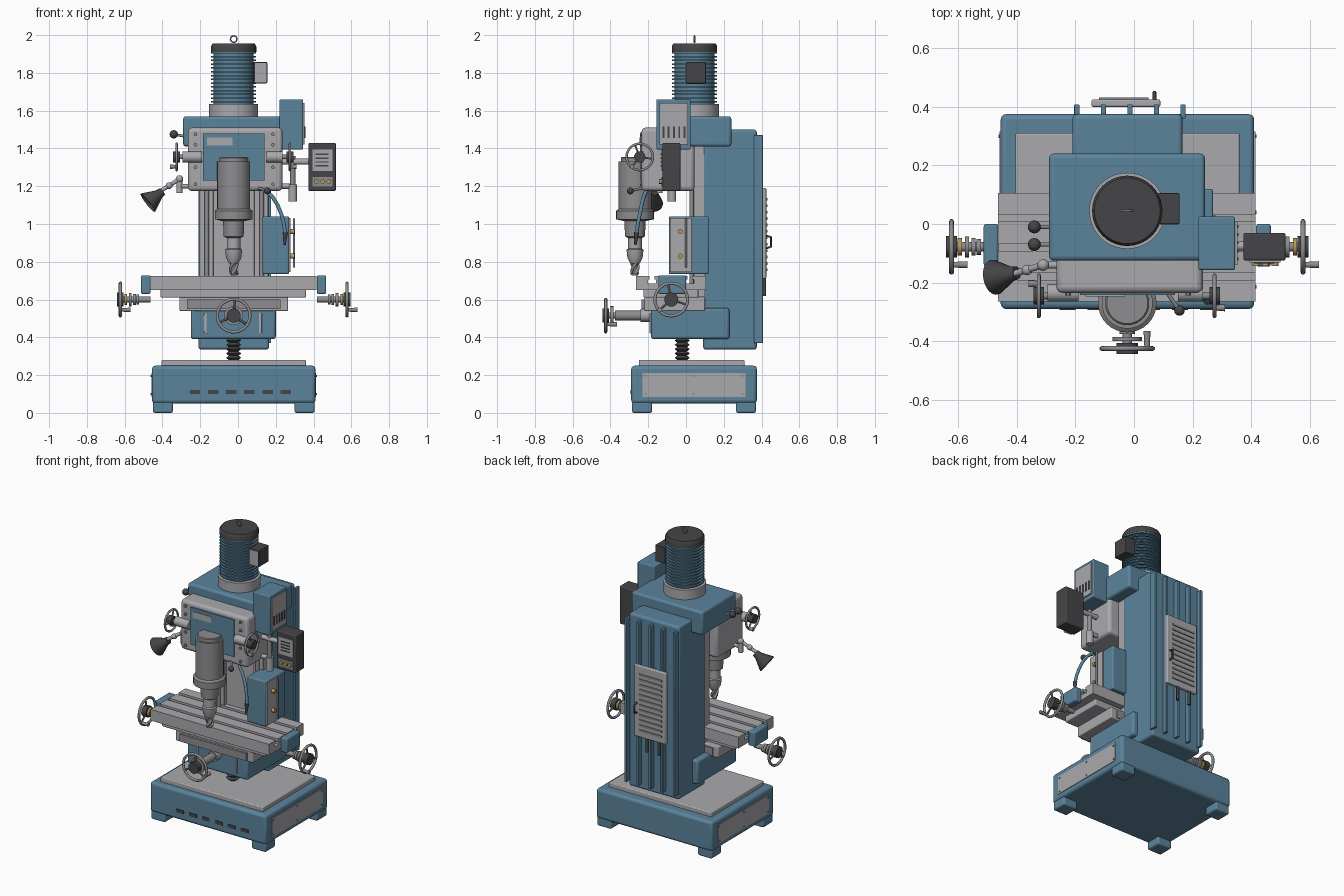
import bpy, bmesh, math
from mathutils import Vector

if "Cube" in bpy.data.objects:
    bpy.data.objects.remove(bpy.data.objects["Cube"], do_unlink=True)


def material(name, r, g, b):
    m = bpy.data.materials.new(name)
    m.use_nodes = True
    m.diffuse_color = (r, g, b, 1)
    m.node_tree.nodes["Principled BSDF"].inputs["Base Color"].default_value = (r, g, b, 1)
    return m


BLUE = material("machine blue", .105, .23, .33)
GREY = material("light grey", .40, .40, .42)
STEEL = material("steel grey", .27, .27, .28)
DARK = material("dark grey", .06, .06, .065)
GOLD = material("brass", .50, .32, .10)
CX = -.023  # machine centre line


def finish(name, bm, mat, bevel=0, smooth=True):
    bmesh.ops.recalc_face_normals(bm, faces=bm.faces)
    me = bpy.data.meshes.new(name)
    bm.to_mesh(me)
    bm.free()
    ob = bpy.data.objects.new(name, me)
    bpy.context.collection.objects.link(ob)
    me.materials.append(mat)
    if bevel:
        mod = ob.modifiers.new("rounded edges", "BEVEL")
        mod.width, mod.segments = bevel, 3
    if smooth:
        bpy.ops.object.select_all(action="DESELECT")
        ob.select_set(True)
        bpy.context.view_layer.objects.active = ob
        bpy.ops.object.shade_smooth_by_angle(angle=math.radians(35))
    return ob


def box(name, x, y, z, mat, bevel=0):
    bm = bmesh.new()
    bmesh.ops.create_cube(bm, size=1)
    for v in bm.verts:
        v.co = [a + (b - a) * (c + .5) for (a, b), c in zip((x, y, z), v.co)]
    return finish(name, bm, mat, bevel, bevel > 0)


def lathe(name, profile, start, axis, mat, sides=32):
    """Spin (radius, distance) pairs about an axis."""
    bm = bmesh.new()
    rings = [[bm.verts.new((r * math.cos(t), r * math.sin(t), h))
              for t in (math.tau * i / sides for i in range(sides))] for r, h in profile]
    for a, b in zip(rings, rings[1:]):
        for i in range(sides):
            j = (i + 1) % sides
            bm.faces.new((a[i], a[j], b[j], b[i]))
    bm.faces.new(rings[0])
    bm.faces.new(rings[-1])
    turn = Vector((0, 0, 1)).rotation_difference(Vector(axis))
    for v in bm.verts:
        v.co = turn @ v.co + Vector(start)
    return finish(name, bm, mat)


def rod(name, a, b, r, mat, r2=None, sides=20):
    d = Vector(b) - Vector(a)
    return lathe(name, [(r, 0), (r if r2 is None else r2, d.length)], a, d.normalized(), mat, sides)


def ball(name, c, r, mat):
    bm = bmesh.new()
    bmesh.ops.create_uvsphere(bm, u_segments=20, v_segments=12, radius=r)
    bmesh.ops.translate(bm, verts=bm.verts, vec=c)
    return finish(name, bm, mat)


def tube(name, pts, r, mat, closed=False):
    cu = bpy.data.curves.new(name, "CURVE")
    cu.dimensions = "3D"
    cu.bevel_depth, cu.bevel_resolution, cu.use_fill_caps = r, 3, True
    s = cu.splines.new("POLY")
    s.points.add(len(pts) - 1)
    for p, q in zip(s.points, pts):
        p.co = (*q, 1)
    s.use_cyclic_u, s.use_smooth = closed, True
    cu.materials.append(mat)
    ob = bpy.data.objects.new(name, cu)
    bpy.context.collection.objects.link(ob)


def handwheel(name, c, axis, r, handle, angle):
    """Rim, spokes, hub and a crank handle reaching along the axis."""
    c, n = Vector(c), Vector(axis)
    u = n.cross(Vector((0, 0, 1)))
    at = lambda t, k=1: c + (u * math.cos(t) + Vector((0, 0, 1)) * math.sin(t)) * r * k
    tube(name + "_rim", [at(math.tau * i / 40, .93) for i in range(40)], r * .09, STEEL, True)
    for i in range(3):
        rod(name + "_spoke", c, at(angle + math.tau * i / 3, .93), r * .07, STEEL, sides=10)
    rod(name + "_hub", c - n * .018, c + n * .018, r * .4, DARK)
    p = at(angle, .88)
    rod(name + "_handle", p, p + n * handle, .009, STEEL, .012)


# Base with feet, side covers and front slots
for x in (-.45, .30):
    for y in (-.285, .265):
        box("foot", (x, x + .105), (y, y + .105), (0, .06), BLUE, .01)
box("base", (-.455, .41), (-.29, .375), (.05, .25), BLUE, .018)
box("base_top", (-.405, .36), (-.25, .31), (.24, .28), GREY, .006)
for x in (-.459, .408):
    box("base_cover", (x, x + .006), (-.23, .315), (.085, .21), GREY)
    for y in (-.215, .04, .3):
        for z in (.1, .195):
            rod("cover_screw", (x - .004, y, z), (x + .01, y, z), .006, STEEL, sides=8)
for i in range(6):
    x = -.255 + i * .096
    box("base_slot", (x, x + .055), (-.294, -.28), (.1, .122), DARK)

# Column with slide ways and rear ribs
box("column", (-.21, .165), (.09, .375), (.335, 1.5), BLUE, .015)
for i in range(5):
    x = -.204 + i * .0905
    box("column_rib", (x, x + .018), (.36, .408), (.37, 1.47), BLUE, .004)
box("way_plate", (-.16, .11), (.065, .1), (.5, 1.42), GREY)
for x in (-.205, .085):
    box("slide_way", (x, x + .075), (.04, .1), (.5, 1.42), GREY, .004)
    rod("way_rod", (x + .04, .03, .6), (x + .04, .03, 1.2), .012, STEEL)

# Rear cabinet
box("rear_cabinet", (-.145, .09), (.40, .425), (.71, 1.19), GREY, .006)
for i in range(12):
    z = .75 + i * .034
    box("cabinet_louvre", (-.12, .05), (.42, .431), (z, z + .014), STEEL)
tube("cabinet_handle", [(.07, .42, .87), (.07, .45, .88), (.07, .45, .93), (.07, .42, .94)], .006, DARK)
for x in (-.09, .0):
    rod("rear_cable", (x, .415, .62), (x, .415, .72), .009, DARK)

# Knee, lifting screw and saddle
box("knee", (-.25, .2), (-.185, .23), (.39, .555), BLUE, .015)
for x in (-.18, .11):
    box("knee_strip", (x, x + .016), (-.192, -.18), (.42, .53), GREY, .003)
thread = [(.04 if k % 2 else .026, .28 + k * .0115) for k in range(11)]
lathe("lifting_screw", thread, (CX, -.02, 0), (0, 0, 1), DARK)
box("saddle", (-.31, .265), (-.22, .1), (.54, .615), GREY, .006)
box("saddle_way", (-.27, .225), (-.235, .105), (.55, .6), STEEL)
box("table_under", (-.41, .36), (-.225, .065), (.61, .655), GREY, .006)

# Table with T-slots
prof = [(-.265, .65), (-.265, .725)]
for y in (-.18, -.08, .02):
    prof += [(y - .012, .725), (y - .012, .705), (y - .022, .705), (y - .022, .685),
             (y + .022, .685), (y + .022, .705), (y + .012, .705), (y + .012, .725)]
prof += [(.105, .725), (.105, .65)]
bm = bmesh.new()
end = bm.faces.new([bm.verts.new((-.465, y, z)) for y, z in prof])
new = bmesh.ops.extrude_face_region(bm, geom=[end])["geom"]
bmesh.ops.translate(bm, verts=[v for v in new if isinstance(v, bmesh.types.BMVert)], vec=(.88, 0, 0))
finish("table", bm, GREY, smooth=False)

# Table end brackets and feed wheels
for s in (-1, 1):
    e = CX + s * .44
    box("table_bracket", sorted((e, e + s * .05)), (-.145, 0), (.63, .728), BLUE, .008)
    rod("feed_shaft", (e, -.078, .6), (e + s * .16, -.078, .6), .016, STEEL)
    for d, r, m in ((.06, .027, STEEL), (.078, .03, STEEL), (.1, .036, STEEL), (.125, .03, GOLD)):
        rod("feed_collar", (e + s * d, -.078, .6), (e + s * (d + .014), -.078, .6), r, m)
    handwheel("feed_wheel", (e + s * .16, -.078, .6), (1, 0, 0), .093, .055, -2.3 + math.pi / 2)
rod("cross_shaft", (CX, -.17, .515), (CX, -.42, .515), .016, STEEL)
rod("cross_sleeve", (CX, -.24, .515), (CX, -.375, .515), .026, STEEL)
rod("cross_flange", (CX, -.18, .515), (CX, -.24, .515), .034, GREY)
rod("cross_dial", (CX, -.385, .515), (CX, -.4, .515), .05, STEEL)
handwheel("cross_wheel", (CX, -.425, .515), (0, 1, 0), .093, .06, -.6)

# Coolant cabinet beside the column
box("coolant_cabinet", (.13, .27), (-.09, .12), (.735, 1.04), BLUE, .008)
box("coolant_panel", (.268, .278), (-.085, .03), (.745, 1.033), GREY)
rod("panel_hinge", (.297, .0, .77), (.297, .0, 1.03), .006, STEEL)
for z in (.83, .96):
    rod("panel_knob", (.275, -.03, z), (.3, -.03, z), .013, GOLD)

# Head, upper housing and front plate
box("upper_housing", (-.29, .242), (-.125, .24), (1.41, 1.57), BLUE, .015)
box("head", (-.265, .235), (-.235, .045), (1.175, 1.51), GREY, .02)
box("head_front_plate", (-.185, .14), (-.243, -.23), (1.23, 1.48), BLUE)
box("label_plate", (-.165, -.03), (-.247, -.24), (1.415, 1.458), GREY)
for x in (-.225, .185):
    for z in (1.21, 1.3, 1.42, 1.475):
        rod("head_bolt", (x, -.23, z), (x, -.244, z), .01, STEEL, sides=6)
for a, b, w, d in ((-.295, -.19, -.325, -1), (.15, .235, .275, 1)):
    rod("wheel_boss", (a, -.235, 1.355), (b, -.235, 1.355), .03, GREY)
    rod("wheel_shaft", (a, -.245, 1.355), (w, -.245, 1.355), .012, STEEL)
    handwheel("head_wheel", (w, -.245, 1.355), (d, 0, 0), .075, .035, -.9)
for y in (-.01, -.07):
    rod("lever", (-.26, y, 1.46), (-.34, y, 1.475), .007, STEEL)
    ball("lever_knob", (-.34, y, 1.475), .022, DARK)
rod("quill_lever", (.11, -.23, 1.19), (.155, -.295, 1.175), .007, STEEL)
ball("quill_knob", (.155, -.295, 1.175), .018, DARK)

# Belt guard with vents
box("belt_guard", (.22, .345), (-.157, .025), (1.395, 1.66), BLUE, .006)
box("guard_plate", (.343, .353), (-.14, .01), (1.42, 1.64), GREY)
for i in range(5):
    y = -.125 + i * .028
    box("guard_vent", (.35, .357), (y, y + .01), (1.455, 1.515), DARK)

# Spindle, chuck and cutter
lathe("spindle_housing", [(.07, 1.355), (.075, 1.35), (.075, 1.33), (.087, 1.33), (.087, 1.08),
                          (.1, 1.07), (.1, 1.025), (.056, 1.015), (.053, .935), (.036, .925)],
      (CX, -.27, 0), (0, 0, 1), STEEL)
lathe("chuck", [(.036, .93), (.036, .87), (.045, .865), (.04, .82), (.024, .79)],
      (CX, -.27, 0), (0, 0, 1), GREY)
rod("cutter_core", (CX, -.27, .728), (CX, -.27, .8), .015, STEEL)
for k in range(3):
    tube("cutter_flute", [(CX + .016 * math.cos(k * 2.1 + i * .25), -.27 + .016 * math.sin(k * 2.1 + i * .25),
                           .735 + i * .006) for i in range(11)], .009, STEEL)

# Motor
rod("motor_flange", (CX, .045, 1.56), (CX, .045, 1.635), .13, GREY, sides=40)
fins = []
for i in range(14):
    z = 1.63 + i * .02
    fins += [(.106, z), (.106, z + .012), (.119, z + .012), (.119, z + .02)]
lathe("motor_body", fins, (CX, .045, 0), (0, 0, 1), BLUE, 40)
lathe("motor_cap", [(.12, 1.91), (.12, 1.94), (.112, 1.955)], (CX, .045, 0), (0, 0, 1), DARK, 40)
tube("lifting_eye", [(CX + .017 * math.cos(i * math.tau / 24), .045, 1.979 + .017 * math.sin(i * math.tau / 24))
                     for i in range(24)], .004, STEEL, True)
box("terminal_box", (.08, .155), (0, .105), (1.745, 1.857), DARK, .004)
box("terminal_front", (.09, .15), (-.004, .002), (1.75, 1.852), GREY)

# Control box on its arm
rod("control_arm", (.22, -.075, 1.33), (.39, -.075, 1.33), .016, GREY)
rod("control_post", (.29, -.075, 1.12), (.29, -.075, 1.36), .014, STEEL)
rod("post_sleeve", (.29, -.075, 1.12), (.29, -.075, 1.21), .023, GREY)
rod("post_bracket", (.22, -.075, 1.2), (.29, -.075, 1.2), .014, GREY)
box("control_box", (.373, .518), (-.125, -.03), (1.175, 1.43), DARK, .008)
box("control_screen", (.395, .5), (-.131, -.12), (1.28, 1.395), GREY)
box("button_panel", (.395, .5), (-.131, -.12), (1.198, 1.25), STEEL)
for i in range(4):
    box("screen_line", (.41, .48), (-.134, -.13), (1.305 + i * .02, 1.312 + i * .02), DARK)
for x in (.417, .449, .481):
    rod("button", (x, -.125, 1.225), (x, -.143, 1.225), .012, GOLD)

# Work lamp
rod("lamp_post", (-.31, -.14, 1.165), (-.31, -.14, 1.235), .016, GREY)
rod("lamp_bracket", (-.25, -.14, 1.2), (-.31, -.14, 1.2), .012, GREY)
ball("lamp_joint", (-.31, -.14, 1.238), .02, GREY)
rod("lamp_arm", (-.31, -.14, 1.238), (-.41, -.17, 1.175), .011, GREY)
ball("lamp_swivel", (-.365, -.157, 1.203), .018, GREY)
lathe("lamp_shade", [(.022, 0), (.026, .025), (.06, .095), (.06, .1), (.05, .085)],
      (-.4, -.167, 1.172), Vector((-.78, -.15, -.6)).normalized(), DARK)

# Coolant hose
ball("hose_valve", (.155, -.2, 1.2), .02, GOLD)
tube("coolant_hose", [(.155, -.2, 1.19), (.16, -.215, 1.165), (.185, -.225, 1.14), (.21, -.235, 1.1),
                      (.23, -.245, 1.05), (.243, -.255, 1.0), (.25, -.262, .95)], .01, BLUE)
rod("hose_nozzle", (.25, -.262, .955), (.247, -.268, .89), .014, DARK, .006)
